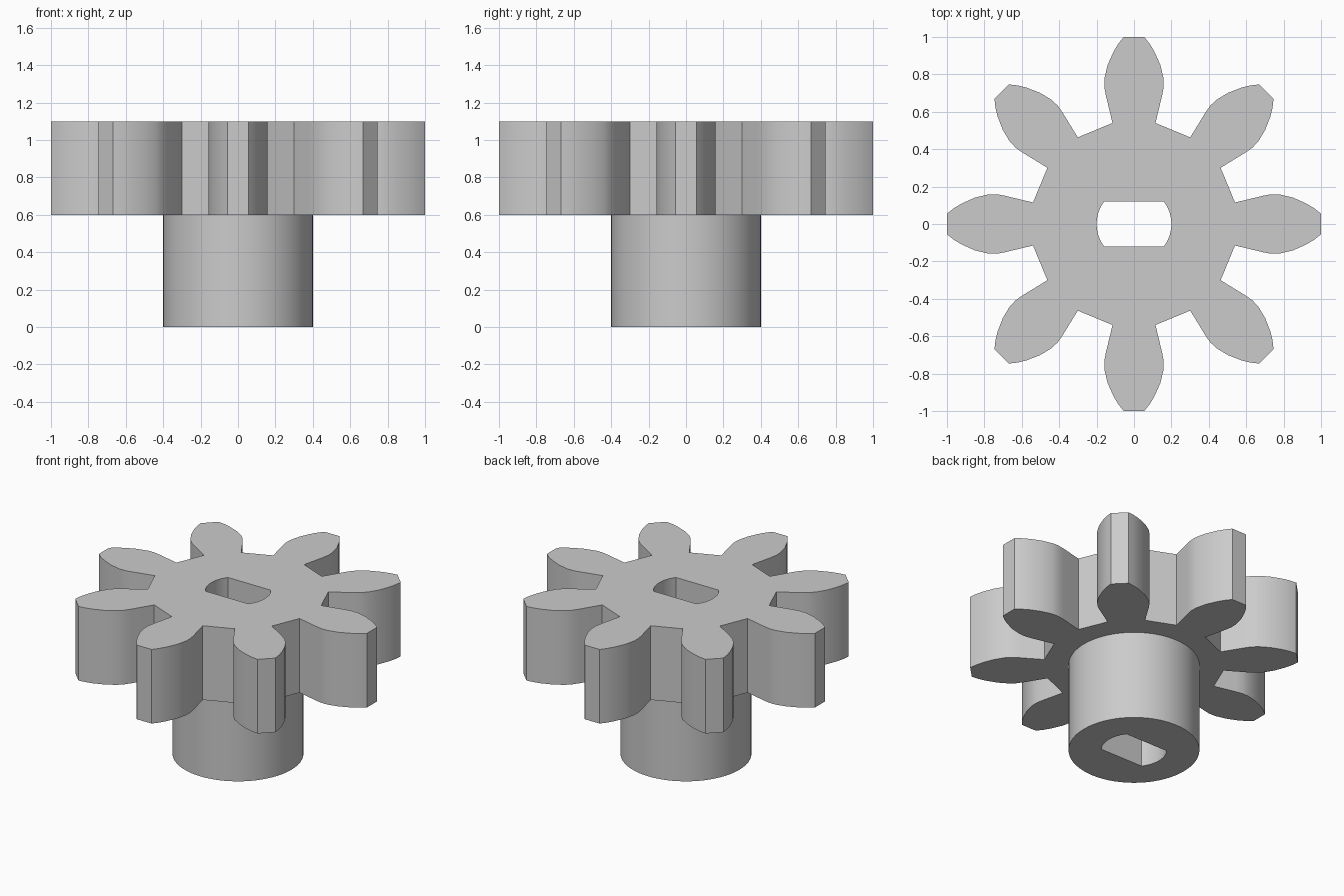
import bpy
import bmesh
from math import asin, cos, pi, radians, sin
from mathutils import Matrix, Vector

cube = bpy.data.objects.get("Cube")
if cube:
    bpy.data.objects.remove(cube)

TEETH = 8
HUB_TOP, GEAR_TOP = 0.6, 1.1
HUB_RADIUS, BORE_RADIUS, BORE_FLAT = 0.4, 0.2, 0.12

grey = bpy.data.materials.new("plain_grey")
grey.use_nodes = True
GREY = (0.6, 0.6, 0.6, 1)
grey.diffuse_color = GREY
grey.node_tree.nodes["Principled BSDF"].inputs["Base Color"].default_value = GREY


def arc(radius, start, end, steps):
    return [Vector((radius * cos(a), radius * sin(a)))
            for a in (start + (end - start) * i / steps for i in range(steps + 1))]


# Gear outline: one mirrored tooth flank repeated around the axis
flank = [(0.54, 0.115), (0.69, 0.151), (0.735, 0.159), (0.78, 0.158),
         (0.85, 0.141), (0.92, 0.11), (0.965, 0.083), (1, 0.055)]
tooth = [Vector((x, -y)) for x, y in flank] + [Vector(p) for p in reversed(flank)]
gear_outline = []
for i in range(TEETH):
    turn = Matrix.Rotation(2 * pi * i / TEETH, 2)
    gear_outline += [turn @ p for p in tooth]

# Hub circle and the bore with two flats
hub_outline = arc(HUB_RADIUS, 0, 2 * pi, 64)[:-1]
half = asin(BORE_FLAT / BORE_RADIUS)
bore_outline = arc(BORE_RADIUS, -half, half, 12) + arc(BORE_RADIUS, pi - half, pi + half, 12)


def ring(bm, outline, z):
    verts = [bm.verts.new((p.x, p.y, z)) for p in outline]
    return [bm.edges.new((v, verts[i - 1])) for i, v in enumerate(verts)]


def wall(bm, lower, upper):
    bmesh.ops.bridge_loops(bm, edges=lower + upper)


def cap(bm, outer, inner, up):
    bmesh.ops.triangle_fill(bm, use_beauty=True, edges=outer + inner, normal=(0, 0, up))


def finish(bm, name):
    bmesh.ops.recalc_face_normals(bm, faces=bm.faces)
    bmesh.ops.dissolve_limit(bm, angle_limit=radians(0.5), verts=[],
                             edges=[e for e in bm.edges if len(e.link_faces) == 2])
    mesh = bpy.data.meshes.new(name)
    bm.to_mesh(mesh)
    bm.free()
    mesh.materials.append(grey)
    obj = bpy.data.objects.new(name, mesh)
    bpy.context.collection.objects.link(obj)
    bpy.ops.object.select_all(action="DESELECT")
    obj.select_set(True)
    bpy.context.view_layer.objects.active = obj
    bpy.ops.object.shade_smooth_by_angle(angle=radians(30))


# Toothed wheel, open underneath where the hub joins
bm = bmesh.new()
low, high = ring(bm, gear_outline, HUB_TOP), ring(bm, gear_outline, GEAR_TOP)
bore_low, bore_high = ring(bm, bore_outline, HUB_TOP), ring(bm, bore_outline, GEAR_TOP)
seat = ring(bm, hub_outline, HUB_TOP)
wall(bm, low, high)
wall(bm, bore_low, bore_high)
cap(bm, high, bore_high, 1)
cap(bm, low, seat, -1)
for f in bm.faces:
    f.normal_update()
finish(bm, "toothed_wheel")

# Hub below the wheel
bm = bmesh.new()
low, high = ring(bm, hub_outline, 0), ring(bm, hub_outline, HUB_TOP)
bore_low, bore_high = ring(bm, bore_outline, 0), ring(bm, bore_outline, HUB_TOP)
wall(bm, low, high)
wall(bm, bore_low, bore_high)
cap(bm, low, bore_low, -1)
finish(bm, "hub")
